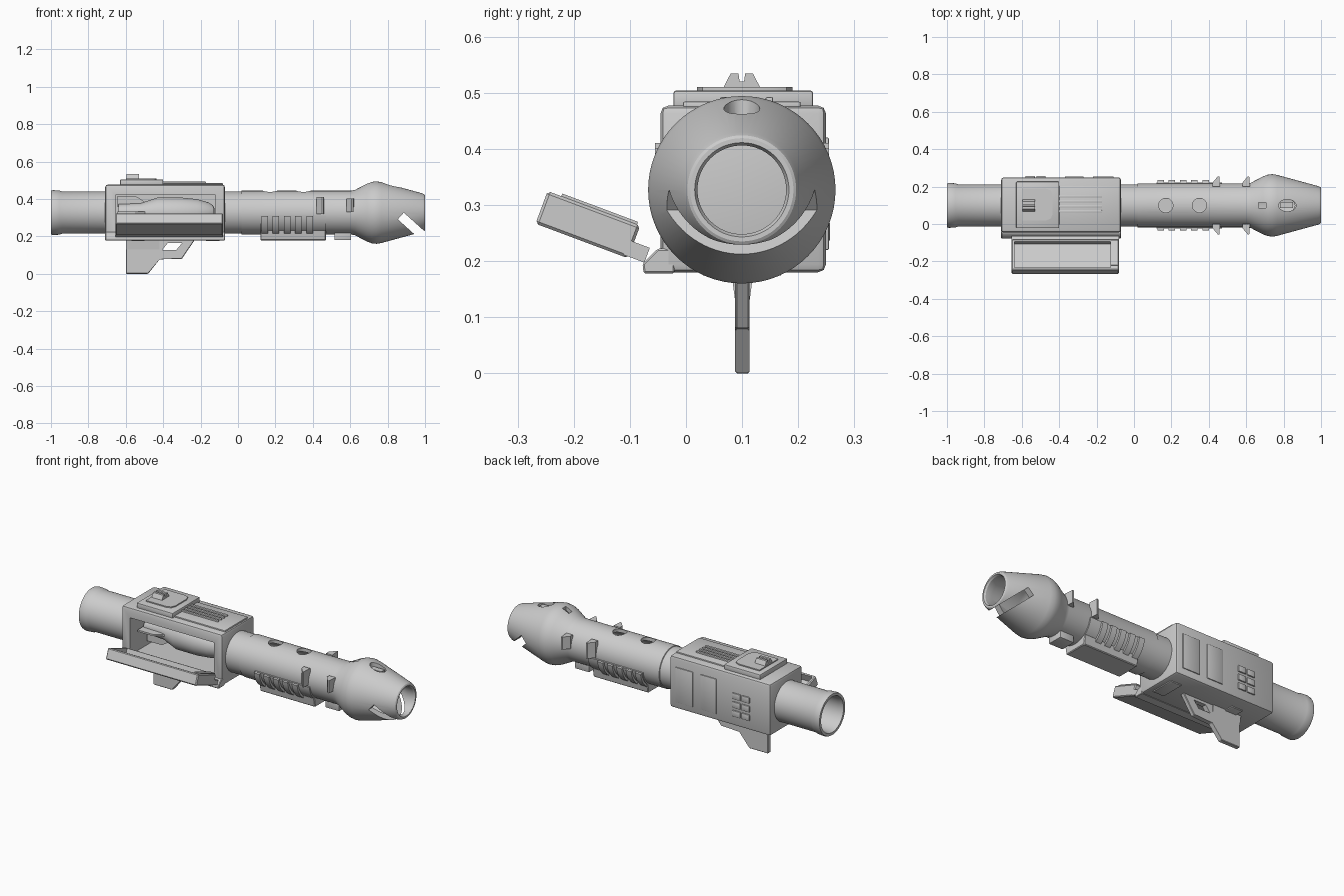
import bpy, bmesh, math
from mathutils import Vector, Matrix

if "Cube" in bpy.data.objects:
    bpy.data.objects.remove(bpy.data.objects["Cube"])

CY, CZ = 0.10, 0.327          # barrel axis
gray = bpy.data.materials.new("gray_metal")
gray.diffuse_color = (0.6, 0.6, 0.6, 1)
gray.use_nodes = True
gray.node_tree.nodes["Principled BSDF"].inputs["Base Color"].default_value = gray.diffuse_color


def finish(name, bm, angle=30):
    bmesh.ops.recalc_face_normals(bm, faces=bm.faces)
    me = bpy.data.meshes.new(name)
    bm.to_mesh(me)
    bm.free()
    ob = bpy.data.objects.new(name, me)
    bpy.context.collection.objects.link(ob)
    me.materials.append(gray)
    smooth(ob, angle)
    return ob


def activate(ob):
    bpy.ops.object.select_all(action='DESELECT')
    ob.select_set(True)
    bpy.context.view_layer.objects.active = ob


def smooth(ob, angle=30):
    activate(ob)
    bpy.ops.object.shade_smooth_by_angle(angle=math.radians(angle))


def box(name, x, y, z, bevel=0.0, matrix=None, segments=2):
    bm = bmesh.new()
    bmesh.ops.create_cube(bm, size=1)
    for v in bm.verts:
        v.co = Vector([a + (b - a) * (c + 0.5) for (a, b), c in zip((x, y, z), v.co)])
    if bevel:
        bmesh.ops.bevel(bm, geom=bm.edges[:], offset=bevel, segments=segments,
                        affect='EDGES', profile=0.5)
    if matrix:
        bmesh.ops.transform(bm, matrix=matrix, verts=bm.verts)
    return finish(name, bm)


def prism(name, pts, a, b, axis='y', bevel=0.0):
    """Extrude a profile: (x,z) along y, (x,y) along z, or (y,z) along x."""
    bm = bmesh.new()
    place = {'y': lambda p, d: (p[0], d, p[1]), 'z': lambda p, d: (p[0], p[1], d),
             'x': lambda p, d: (d, p[0], p[1])}[axis]
    lo = [bm.verts.new(place(p, a)) for p in pts]
    hi = [bm.verts.new(place(p, b)) for p in pts]
    bm.faces.new(lo)
    bm.faces.new(hi)
    for i in range(len(pts)):
        j = (i + 1) % len(pts)
        bm.faces.new((lo[i], lo[j], hi[j], hi[i]))
    if bevel:
        bmesh.ops.bevel(bm, geom=bm.edges[:], offset=bevel, segments=1, affect='EDGES')
    return finish(name, bm)


def lathe(name, prof, n=64, closed=True, angle=25):
    """Revolve (x, radius) around the barrel axis."""
    bm = bmesh.new()
    rings = [[bm.verts.new((x, CY + r * math.cos(2 * math.pi * i / n),
                            CZ + r * math.sin(2 * math.pi * i / n)))
              for i in range(n)] for x, r in prof]
    m = len(rings)
    for k in range(m if closed else m - 1):
        p, q = rings[k], rings[(k + 1) % m]
        for i in range(n):
            j = (i + 1) % n
            bm.faces.new((p[i], p[j], q[j], q[i]))
    if not closed:
        bm.faces.new(rings[0])
        bm.faces.new(rings[-1])
    return finish(name, bm, angle)


def cut(ob, *cutters):
    for c in cutters:
        c.hide_render = True
        mod = ob.modifiers.new("cut", 'BOOLEAN')
        mod.operation, mod.object, mod.solver = 'DIFFERENCE', c, 'EXACT'
        activate(ob)
        bpy.ops.object.modifier_apply(modifier=mod.name)
        bpy.data.objects.remove(c)
    smooth(ob, 25)


def round_cutter(x, r, z0, z1, sx=1.0):
    pts = [(x + sx * r * math.cos(t * math.pi / 16), CY + r * math.sin(t * math.pi / 16))
           for t in range(32)]
    return prism("hole_cutter", pts, z0, z1, 'z')


# Rear exhaust tube, open at the back
lathe("rear_tube", [(-0.69, 0.113), (-0.94, 0.113), (-0.955, 0.118), (-0.99, 0.12),
                    (-1.0, 0.117), (-1.0, 0.102), (-0.97, 0.098), (-0.69, 0.098)])

# Front barrel with bulged muzzle, hollow
barrel = lathe("front_barrel", [
    (-0.08, 0.113), (0.018, 0.113), (0.02, 0.117), (0.605, 0.117), (0.625, 0.121),
    (0.69, 0.155), (0.715, 0.164), (0.74, 0.167), (0.765, 0.163), (0.985, 0.103),
    (0.997, 0.097), (1.0, 0.092), (1.0, 0.084), (0.99, 0.079), (0.95, 0.079),
    (0.74, 0.135), (0.70, 0.135), (0.62, 0.098), (-0.08, 0.098)])
slot = box("slot_cutter", (-0.13, 0.13), (-0.3, 0.5), (-0.024, 0.024),
           matrix=Matrix.Translation((0.967, 0, 0.222)) @ Matrix.Rotation(math.radians(42), 4, 'Y'))
cut(barrel, round_cutter(0.17, 0.038, 0.38, 0.6), round_cutter(0.35, 0.038, 0.38, 0.6),
    round_cutter(0.82, 0.032, 0.43, 0.6, 1.45),
    box("port_cutter", (0.665, 0.705), (0.085, 0.115), (0.42, 0.6)), slot)
box("muzzle_port_insert", (0.78, 0.85), (0.086, 0.118), (0.43, 0.462))

# Side vanes: small flared plates on both sides
for side in (-1, 1):
    for i, (x, h) in enumerate(((0.44, 0.045), (0.60, 0.036))):
        s = lambda d: CY + side * d
        prism(f"vane_{i}", [(x - 0.02, s(0.10)), (x + 0.02, s(0.10)), (x + 0.016, s(0.155)),
                            (x + 0.008, s(0.155)), (x - 0.02, s(0.122))],
              0.365 - h, 0.365 + h, 'z')

# Ribbed fore grip wrapped around the underside
def arc_band(name, x0, x1, r, a0, a1, n=24):
    ang = [math.radians(a0 + (a1 - a0) * i / n) for i in range(n + 1)]
    ring = lambda q: [(CY + q * math.cos(a), CZ + q * math.sin(a)) for a in ang]
    return prism(name, ring(r) + ring(0.105)[::-1], x0, x1, 'x')

arc_band("fore_grip", 0.12, 0.47, 0.124, 187, 353)
for i in range(5):
    x = 0.125 + i * 0.06
    arc_band("grip_rib", x, x + 0.035, 0.136, 188, 352)
prism("grip_keel", [(0.02, 0.235), (0.03, 0.178), (0.17, 0.178), (0.18, 0.235)], 0.12, 0.47, 'x', 0.004)
box("front_block", (0.515, 0.605), (0.055, 0.145), (0.18, 0.245), 0.004)

# Receiver housing with an open bay on the front
housing = box("housing", (-0.71, -0.07), (-0.045, 0.25), (0.18, 0.477), 0.014)
cut(housing, box("bay_cutter", (-0.655, -0.12), (-0.2, 0.205), (0.205, 0.42)))
prism("hinge_sill", [(-0.02, 0.178), (-0.075, 0.178), (-0.077, 0.195), (-0.05, 0.222),
                     (-0.02, 0.222)], -0.71, -0.07, 'x', 0.003)

# Stored rocket inside the bay
lathe("rocket", [(-0.64, 0.045), (-0.52, 0.05), (-0.43, 0.08), (-0.30, 0.08), (-0.22, 0.072),
                 (-0.16, 0.055), (-0.135, 0.04), (-0.125, 0.02)], 40, False)
for k in range(4):
    rot = (Matrix.Translation((0, CY, CZ)) @ Matrix.Rotation(k * math.pi / 2, 4, 'X')
           @ Matrix.Translation((0, -CY, -CZ)))
    fin = prism("rocket_fin", [(-0.645, CY - 0.09), (-0.55, CY - 0.09), (-0.47, CY - 0.04),
                               (-0.645, CY - 0.03)], CZ - 0.005, CZ + 0.005, 'z')
    fin.data.transform(rot)

# Open bay door: a tilted tray on a hinge
tilt = Matrix.Translation((0, -0.092, 0.234)) @ Matrix.Rotation(math.radians(-20.5), 4, 'X')
door = box("bay_door", (-0.655, -0.08), (-0.176, 0), (-0.031, 0.031), 0.005, tilt, 1)
cut(door, box("tray_cutter", (-0.64, -0.125), (-0.162, -0.012), (-0.012, 0.1), 0, tilt))
box("door_hinge", (-0.655, -0.08), (-0.01, 0.03), (-0.028, 0.0), 0, tilt)
box("door_latch", (-0.122, -0.085), (-0.15, -0.006), (0.028, 0.036), 0, tilt)

# Trigger grip with finger opening
grip = prism("trigger_grip", [(-0.60, 0.19), (-0.60, 0.0), (-0.48, 0.0), (-0.42, 0.08),
                              (-0.30, 0.08), (-0.225, 0.19)], 0.088, 0.114, 'y', 0.003)
cut(grip, prism("trigger_cutter", [(-0.405, 0.127), (-0.33, 0.127), (-0.298, 0.165),
                                   (-0.375, 0.165)], 0, 0.2))
prism("grip_shoulder", [(0.08, 0.19), (0.088, 0.13), (0.114, 0.13), (0.122, 0.19)],
      -0.60, -0.42, 'x')

# Top cover: plates, slats and notched sight
box("rear_top_plate", (-0.63, -0.40), (-0.022, 0.227), (0.47, 0.504), 0.005)
box("front_top_plate", (-0.40, -0.08), (-0.005, 0.205), (0.47, 0.484), 0.003)
for y in (0.068, 0.095, 0.122, 0.149):
    box("top_slat", (-0.41, -0.17), (y - 0.007, y + 0.007), (0.48, 0.492), 0.003)
prism("sight_pad", [(-0.60, 0.02), (-0.47, 0.02), (-0.445, 0.03), (-0.435, 0.055),
                    (-0.435, 0.155), (-0.445, 0.18), (-0.47, 0.19), (-0.60, 0.19)],
      0.50, 0.51, 'z')
prism("sight", [(0.065, 0.505), (0.08, 0.534), (0.094, 0.534), (0.096, 0.52), (0.104, 0.52),
                (0.106, 0.534), (0.12, 0.534), (0.135, 0.505)], -0.595, -0.53, 'x')

# Back side panels and vents
for x0, x1 in ((-0.22, -0.11), (-0.37, -0.27)):
    box("side_panel", (x0, x1), (0.245, 0.255), (0.22, 0.42), 0.002)
for i in range(2):
    for j in range(3):
        x, z = -0.58 + 0.058 * i, 0.235 + 0.05 * j
        box("side_vent", (x, x + 0.05), (0.245, 0.257), (z, z + 0.035), 0.003)
for x0 in (-0.62, -0.22):
    box("bottom_plate", (x0 + 0.05, x0 + 0.12), (0.03, 0.17), (0.174, 0.19), 0.002)

# Shift so the overall bounds are centred on the origin
pts = [ob.matrix_world @ v.co for ob in bpy.data.objects for v in ob.data.vertices]
mid = (min(p.y for p in pts) + max(p.y for p in pts)) / 2
for ob in bpy.data.objects:
    ob.data.transform(Matrix.Translation((0, -mid, 0)))
